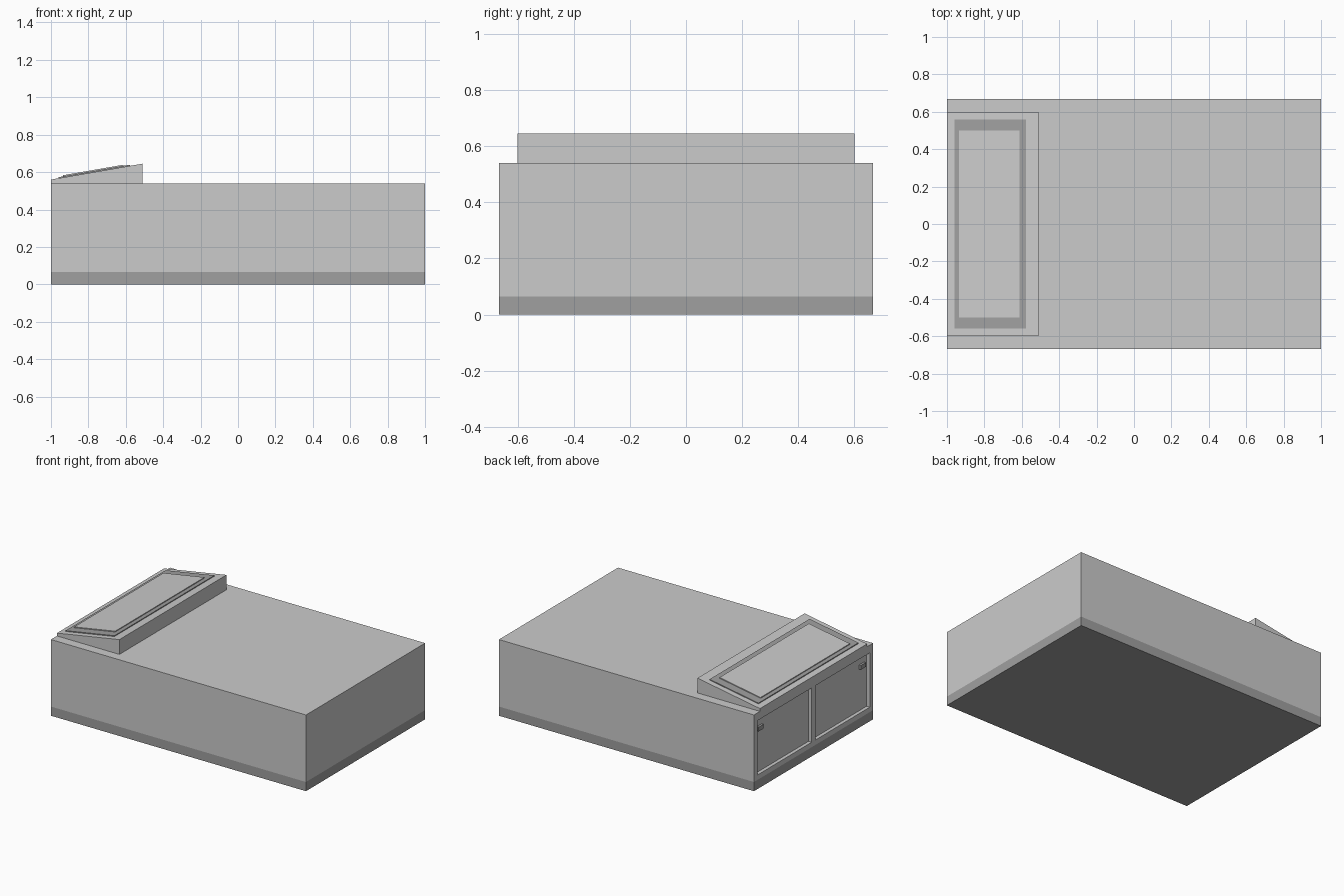
import bpy, math
from mathutils import Matrix

if "Cube" in bpy.data.objects:
    bpy.data.objects.remove(bpy.data.objects["Cube"])


def material(name, v):
    m = bpy.data.materials.new(name)
    m.diffuse_color = (v, v, v, 1)
    m.use_nodes = True
    m.node_tree.nodes["Principled BSDF"].inputs["Base Color"].default_value = m.diffuse_color
    return m


def prism(name, profile, y0, y1, mat=None):
    """Extrude an x-z profile along y."""
    n = len(profile)
    verts = [(x, y, z) for y in (y0, y1) for x, z in profile]
    faces = [tuple(range(n)), tuple(range(2 * n - 1, n - 1, -1))]
    faces += [(i, i + n, (i + 1) % n + n, (i + 1) % n) for i in range(n)]
    me = bpy.data.meshes.new(name)
    me.from_pydata(verts, [], faces)
    me.update()
    ob = bpy.data.objects.new(name, me)
    bpy.context.collection.objects.link(ob)
    if mat:
        me.materials.append(mat)
    return ob


def box(name, x, y, z, mat=None):
    return prism(name, [(x[0], z[0]), (x[1], z[0]), (x[1], z[1]), (x[0], z[1])], *y, mat)


dark = material("dark_grey", 0.35)
mid = material("mid_grey", 0.55)

# Plinth and cabinet body
box("base_strip", (-1, 1), (-0.667, 0.667), (0, 0.065), dark)
body = box("cabinet_body", (-1, 1), (-0.667, 0.667), (0.065, 0.54))

# Two recessed doors on the left end, each with a small handle
for side, label in ((1, "back"), (-1, "front")):
    y = sorted((side * 0.02, side * 0.63))
    cutter = box(label + "_door_cutter", (-1.1, -0.975), y, (0.10, 0.485))
    cutter.hide_render = True
    cutter.hide_viewport = True
    cutter.display_type = 'WIRE'
    cut = body.modifiers.new(label + "_door_recess", 'BOOLEAN')
    cut.operation = 'DIFFERENCE'
    cut.solver = 'EXACT'
    cut.object = cutter
    yh = sorted((side * 0.545, side * 0.60))
    box(label + "_door_handle", (-0.99, -0.97), yh, (0.395, 0.425), dark)

# Bake the recesses and remove the cutters
bpy.context.view_layer.update()
deps = bpy.context.evaluated_depsgraph_get()
baked = bpy.data.meshes.new_from_object(body.evaluated_get(deps))
body.modifiers.clear()
body.data = baked
for label in ("back", "front"):
    bpy.data.objects.remove(bpy.data.objects[label + "_door_cutter"])

# Sloped console on top
prism("sloped_console", [(-1, 0.54), (-0.51, 0.54), (-0.51, 0.645), (-1, 0.56)], -0.6, 0.6)


def slab(name, x0, x1, hy, lift, mat):
    """Thin plate lying on the console slope."""
    def top(x):
        return 0.56 + (x + 1) * 0.085 / 0.49
    prism(name, [(x0, top(x0) - 0.005), (x1, top(x1) - 0.005),
                 (x1, top(x1) + lift), (x0, top(x0) + lift)], -hy, hy, mat)


# Screen surround and raised inner panel
slab("screen_frame", -0.96, -0.577, 0.56, 0.006, dark)
slab("screen_panel", -0.935, -0.613, 0.50, 0.012, mid)
